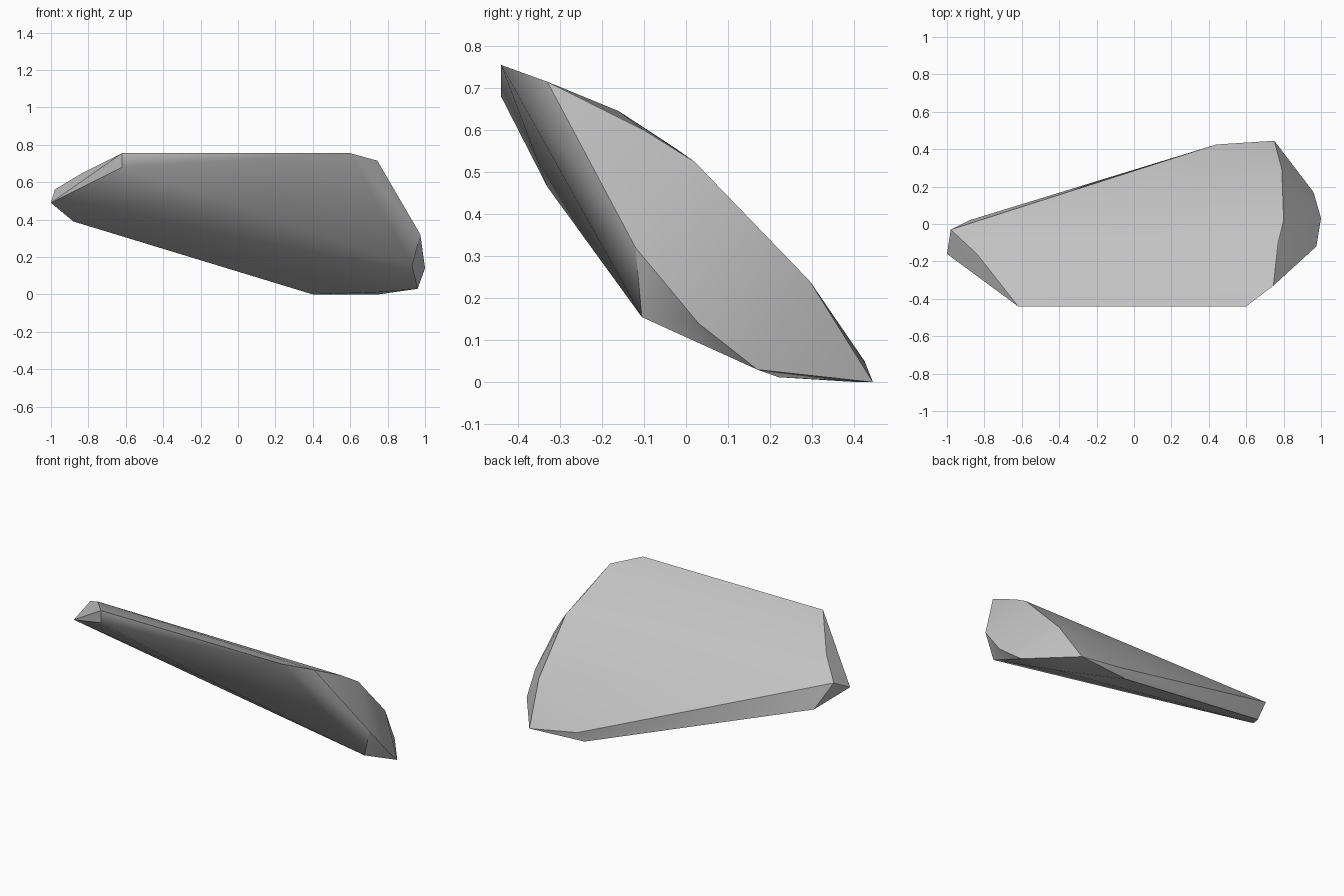
import bpy
import bmesh
import math

old = bpy.data.objects.get("Cube")
if old:
    bpy.data.objects.remove(old, do_unlink=True)

# Grey stone
stone = bpy.data.materials.new("grey_stone")
stone.use_nodes = True
colour = (0.55, 0.55, 0.55, 1.0)
stone.diffuse_color = colour
stone.node_tree.nodes["Principled BSDF"].inputs["Base Color"].default_value = colour

# Corner points of the slab, grouped by region
narrow_end = [(-1, -.16, .49), (-.98, -.03, .56), (-.84, -.16, .645), (-.88, .02, .39)]
front_edge = [(-.62, -.44, .755), (-.62, -.44, .68), (.6, -.44, .755),
              (.02, -.33, .465), (.93, -.105, .155)]
wide_end = [(.745, -.33, .715), (.975, -.12, .32), (1, .03, .14), (.96, .17, .03)]
curved_rim = [(.77, -.1, .6), (.8, .02, .525), (.79, .295, .24)]
back_foot = [(.75, .445, 0), (.44, .425, .05), (.4, .41, 0), (.75, .22, .012)]

# Wrap the points in a convex faceted shell
bm = bmesh.new()
for point in narrow_end + front_edge + wide_end + curved_rim + back_foot:
    bm.verts.new(point)
hull = bmesh.ops.convex_hull(bm, input=bm.verts[:])
loose = [v for v in bm.verts if not v.link_faces]
bmesh.ops.delete(bm, geom=loose, context='VERTS')
bmesh.ops.recalc_face_normals(bm, faces=bm.faces[:])

mesh = bpy.data.meshes.new("rock_slab")
bm.to_mesh(mesh)
bm.free()
mesh.materials.append(stone)
rock = bpy.data.objects.new("rock_slab", mesh)
bpy.context.collection.objects.link(rock)

# Soften shallow creases, keep the hard breaks
bpy.ops.object.select_all(action='DESELECT')
rock.select_set(True)
bpy.context.view_layer.objects.active = rock
bpy.ops.object.shade_smooth_by_angle(angle=math.radians(30))
